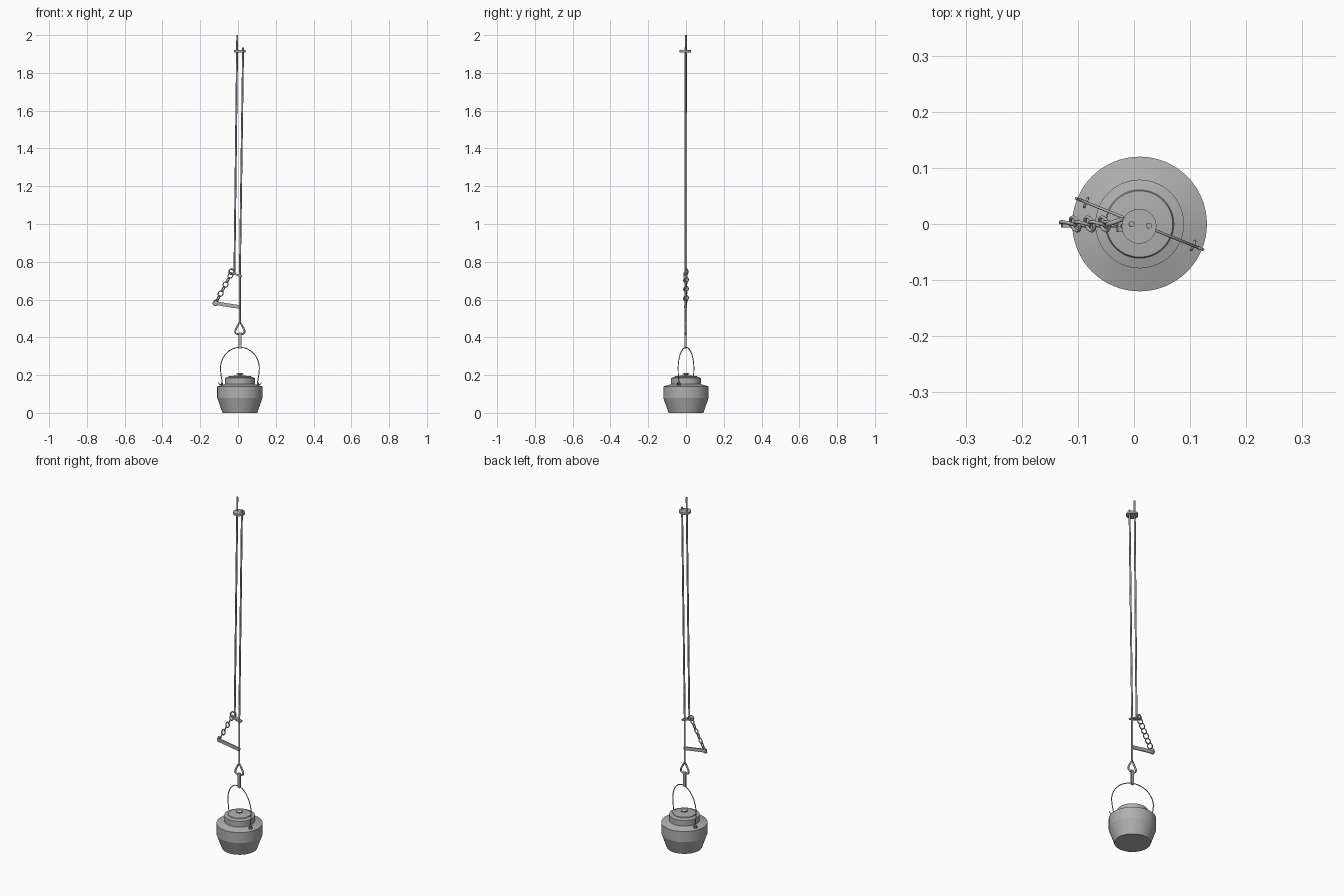
import bpy, bmesh, math
from mathutils import Vector, Matrix

if "Cube" in bpy.data.objects:
    bpy.data.objects.remove(bpy.data.objects["Cube"])

metal = bpy.data.materials.new("grey metal")
metal.diffuse_color = (0.43, 0.43, 0.43, 1)
metal.use_nodes = True
metal.node_tree.nodes["Principled BSDF"].inputs["Base Color"].default_value = metal.diffuse_color
CX = 0.01                       # kettle axis
TURN = math.radians(-22)        # bail direction seen from above


def finish(name, bm, angle=40):
    bmesh.ops.recalc_face_normals(bm, faces=bm.faces)
    me = bpy.data.meshes.new(name)
    bm.to_mesh(me)
    bm.free()
    ob = bpy.data.objects.new(name, me)
    bpy.context.collection.objects.link(ob)
    me.materials.append(metal)
    bpy.ops.object.select_all(action='DESELECT')
    ob.select_set(True)
    bpy.context.view_layer.objects.active = ob
    bpy.ops.object.shade_smooth_by_angle(angle=math.radians(angle))
    return ob


def lathe(name, profile, center, n=64):
    bm = bmesh.new()
    rings = []
    for r, z in profile:
        rings.append([bm.verts.new((center[0] + r * math.cos(2 * math.pi * i / n),
                                    center[1] + r * math.sin(2 * math.pi * i / n),
                                    center[2] + z)) for i in range(n)])
    for a, b in zip(rings, rings[1:]):
        for i in range(n):
            bm.faces.new((a[i], a[(i + 1) % n], b[(i + 1) % n], b[i]))
    bm.faces.new(rings[0])
    bm.faces.new(rings[-1])
    return finish(name, bm, 15)


def tube(name, pts, r, closed=False, n=10):
    pts = [Vector(p) for p in pts]
    m = len(pts)
    bm = bmesh.new()
    rings, side = [], None
    for i, p in enumerate(pts):
        a = pts[(i - 1) % m] if closed else pts[max(i - 1, 0)]
        b = pts[(i + 1) % m] if closed else pts[min(i + 1, m - 1)]
        t = (b - a).normalized()
        if side is None:
            side = t.orthogonal()
        side = (side - t * side.dot(t)).normalized()
        up = t.cross(side)
        rings.append([bm.verts.new(p + r * (math.cos(2 * math.pi * k / n) * side
                                            + math.sin(2 * math.pi * k / n) * up))
                      for k in range(n)])
    for i in range(m if closed else m - 1):
        a, b = rings[i], rings[(i + 1) % m]
        for k in range(n):
            bm.faces.new((a[k], a[(k + 1) % n], b[(k + 1) % n], b[k]))
    if not closed:
        bm.faces.new(rings[0])
        bm.faces.new(rings[-1])
    return finish(name, bm)


def bar(name, p, q, width, thick):
    # flat bar in the xz plane, thick along y
    p, q = Vector(p), Vector(q)
    d = (q - p).normalized()
    w = d.cross(Vector((0, 1, 0)))
    rot = Matrix((d, Vector((0, 1, 0)), w)).transposed().to_4x4()
    bm = bmesh.new()
    bmesh.ops.create_cube(bm, size=1, matrix=Matrix.Translation((p + q) / 2) @ rot
                          @ Matrix.Diagonal(((q - p).length, thick, width, 1)))
    return finish(name, bm)


def loop(name, c, rx, rz, r, yaw=0.0, tilt=0.0):
    m = Matrix.Rotation(tilt, 3, 'Y') @ Matrix.Rotation(yaw, 3, 'Z')
    tube(name, [Vector(c) + m @ Vector((rx * math.cos(a), 0, rz * math.sin(a)))
                for a in (2 * math.pi * i / 24 for i in range(24))], r, True, 10)


# Kettle pot, lid and knob
lathe("kettle_pot", [(0.092, 0), (0.12, 0.08), (0.12, 0.14),
                     (0.079, 0.152), (0.079, 0.178)], (CX, 0, 0))
lathe("kettle_lid", [(0.079, 0.178), (0.079, 0.185), (0.061, 0.190),
                     (0.059, 0.194), (0.02, 0.198)], (CX, 0, 0))
lathe("lid_knob", [(0.008, 0.196), (0.008, 0.201), (0.018, 0.204), (0.018, 0.208),
                   (0.012, 0.211)], (CX, 0, 0), 32)


# Bail handle with curled ends and its two ears
def on_bail(u, z):
    return (CX + u * math.cos(TURN), u * math.sin(TURN), z)


arch = [(0.111 * math.cos(a), 0.235 + 0.112 * math.sin(a))
        for a in (math.pi * i / 32 for i in range(33))]
right = [(0.122, 0.160), (0.118, 0.152), (0.110, 0.150), (0.103, 0.154),
         (0.101, 0.163), (0.105, 0.185), (0.109, 0.21)]
path = right + arch + [(-u, z) for u, z in reversed(right)]
tube("bail_handle", [on_bail(u, z) for u, z in path], 0.0025)
for s, label in ((1, "right"), (-1, "left")):
    loop("bail_ear_" + label, on_bail(s * 0.103, 0.152), 0.008, 0.009, 0.0025,
         TURN + math.pi / 2)

# Hook strip and pear shaped eye at the end of the long rod
Y = -0.003
bar("hook_strip", (0.010, Y, 0.342), (0.010, Y, 0.425), 0.016, 0.009)
eye = [(0, 0.482), (0.008, 0.468), (0.018, 0.45), (0.025, 0.435), (0.024, 0.424),
       (0.016, 0.418), (0, 0.417)]
eye += [(-x, z) for x, z in reversed(eye[1:-1])]
tube("hook_eye", [(0.010 + x, Y, z) for x, z in eye], 0.005, True)

# Two hanging rods
tube("long_rod", [(0.010, Y, 0.48), (0.010, Y, 0.73), (0.027, Y, 1.935)], 0.005)
tube("upper_rod", [(-0.019, Y, 0.73), (-0.004, Y + 0.003, 2.0)], 0.005)

# Guide disc near the top, sliding bracket below
lathe("guide_disc", [(0.031, -0.006), (0.031, 0.006)], (0.009, -0.004, 1.915), 32)
bar("rod_bracket", (-0.030, Y, 0.739), (0.022, Y, 0.722), 0.009, 0.022)
loop("bracket_ring", (-0.034, 0.004, 0.747), 0.014, 0.014, 0.004, 0.35)

# Adjusting lever and chain
bar("adjusting_lever", (-0.129, Y, 0.582), (0.012, Y, 0.560), 0.019, 0.006)
loop("lever_joint", (0.010, Y, 0.562), 0.006, 0.008, 0.003, math.pi / 2)
a, b = Vector((-0.040, 0, 0.728)), Vector((-0.118, 0, 0.583))
slant = math.atan2(b.x - a.x, b.z - a.z)
for i in range(7):
    loop("chain_link_%d" % (i + 1), a.lerp(b, i / 6), 0.013, 0.015, 0.003,
         0.3 if i % 2 == 0 else 1.2, slant)
